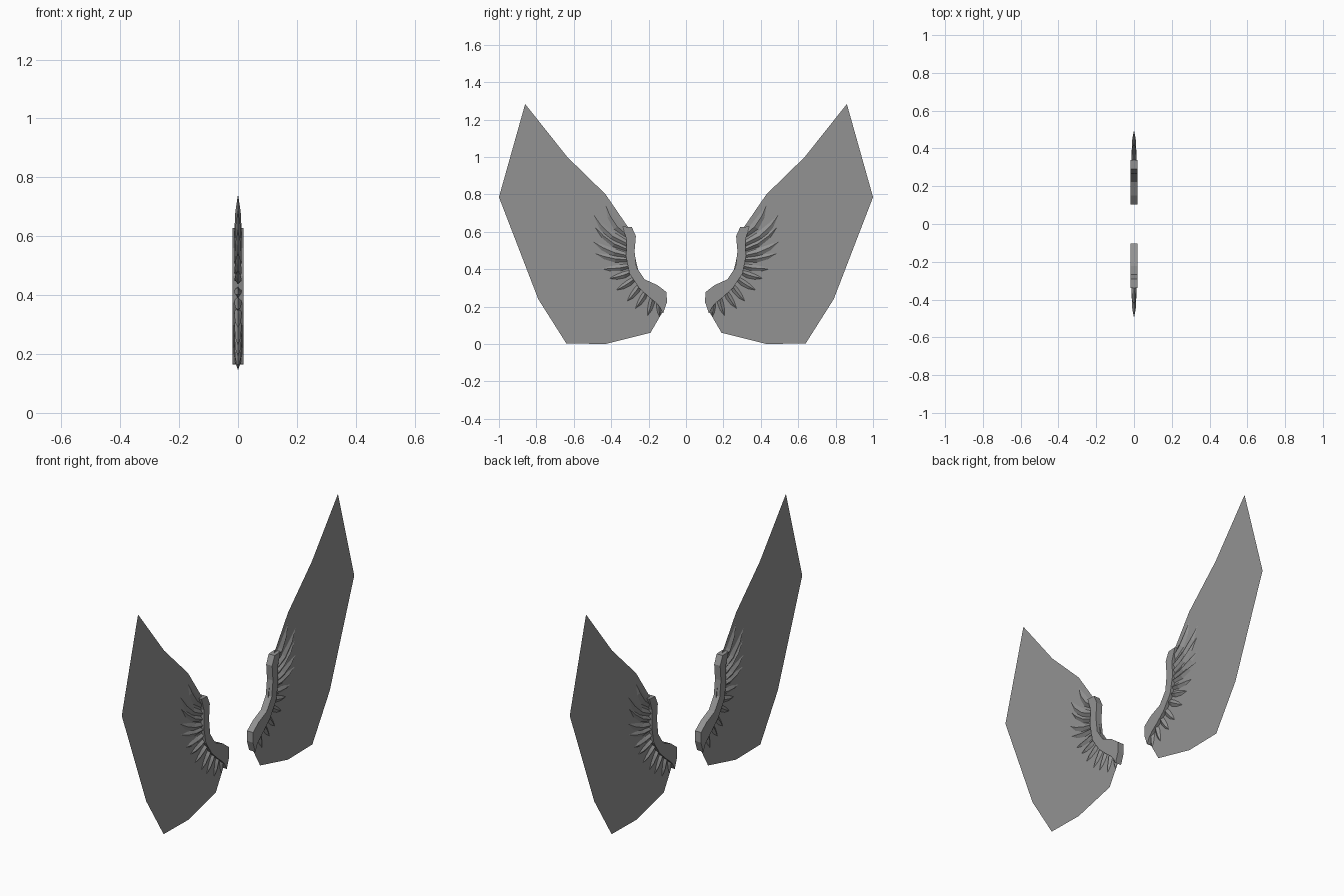
import bpy, bmesh, math
from mathutils import Vector

if "Cube" in bpy.data.objects:
    bpy.data.objects.remove(bpy.data.objects["Cube"])

grey = bpy.data.materials.new("stone grey")
grey.diffuse_color = (0.29, 0.29, 0.29, 1)
grey.use_nodes = True
grey.node_tree.nodes["Principled BSDF"].inputs["Base Color"].default_value = grey.diffuse_color


def finish(name, bm):
    bmesh.ops.recalc_face_normals(bm, faces=bm.faces)
    me = bpy.data.meshes.new(name)
    bm.to_mesh(me)
    bm.free()
    me.materials.append(grey)
    ob = bpy.data.objects.new(name, me)
    bpy.context.collection.objects.link(ob)


def membrane(side, name):
    # flat sheet in the x = 0 plane
    outline = [(0.86, 1.283), (1.0, 0.785), (0.79, 0.24), (0.64, 0.003), (0.43, 0.0),
               (0.19, 0.06), (0.12, 0.18), (0.17, 0.27), (0.24, 0.33), (0.285, 0.40),
               (0.295, 0.48), (0.295, 0.57), (0.31, 0.625), (0.43, 0.80), (0.635, 1.0)]
    bm = bmesh.new()
    f = bm.faces.new([bm.verts.new((0, side * y, z)) for y, z in outline])
    bmesh.ops.triangulate(bm, faces=[f])
    finish(name, bm)


def arm(side, name):
    # thick wing bone, extruded along x between a leading and a trailing edge
    lead = [(0.29, 0.625), (0.268, 0.577), (0.275, 0.495), (0.265, 0.41),
            (0.222, 0.346), (0.152, 0.314), (0.104, 0.277), (0.102, 0.223), (0.122, 0.165)]
    trail = [(0.34, 0.628), (0.318, 0.56), (0.32, 0.465), (0.302, 0.375),
             (0.25, 0.298), (0.195, 0.248), (0.16, 0.22), (0.14, 0.198), (0.126, 0.168)]
    w = 0.018
    bm = bmesh.new()
    rings = []
    for a, b in zip(lead, trail):
        rings.append([bm.verts.new((x, side * p[0], p[1]))
                      for x, p in ((-w, a), (w, a), (w, b), (-w, b))])
    for r, s in zip(rings, rings[1:]):
        for i in range(4):
            j = (i + 1) % 4
            bm.faces.new((r[i], r[j], s[j], s[i]))
    bm.faces.new(rings[0])
    bm.faces.new(rings[-1])
    finish(name, bm)


def feather(side, root, tip, width, bend, name):
    # curved blade with a ridge on both faces, tapering to a point
    a, b = Vector(root), Vector(tip)
    d = b - a
    n = Vector((-d.y, d.x)).normalized()      # upward side of the blade
    bm = bmesh.new()
    rings = []
    for t, k, thick in ((0, 0.55, 0.012), (0.4, 1.0, 0.012), (0.72, 0.75, 0.009)):
        c = a + d * t - n * bend * math.sin(math.pi * t)
        u = n * width * k / 2
        ring = [(0, c + u), (thick, c), (0, c - u), (-thick, c)]
        rings.append([bm.verts.new((x, side * p.x, p.y)) for x, p in ring])
    for r, s in zip(rings, rings[1:]):
        for i in range(4):
            j = (i + 1) % 4
            bm.faces.new((r[i], r[j], s[j], s[i]))
    point = bm.verts.new((0, side * b.x, b.y))
    for i in range(4):
        bm.faces.new((rings[-1][i], rings[-1][(i + 1) % 4], point))
    bm.faces.new(rings[0])
    finish(name, bm)


# root, tip, width, bend
FEATHERS = [
    ((0.30, 0.57), (0.43, 0.742), 0.045, 0.020),
    ((0.30, 0.53), (0.495, 0.692), 0.045, 0.025),
    ((0.30, 0.50), (0.487, 0.625), 0.036, 0.018),
    ((0.30, 0.47), (0.498, 0.548), 0.042, 0.014),
    ((0.30, 0.45), (0.488, 0.485), 0.038, 0.010),
    ((0.29, 0.42), (0.448, 0.402), 0.036, 0.006),
    ((0.28, 0.39), (0.410, 0.350), 0.034, 0.005),
    ((0.26, 0.36), (0.372, 0.288), 0.034, 0.004),
    ((0.235, 0.33), (0.315, 0.228), 0.034, 0.004),
    ((0.205, 0.295), (0.270, 0.190), 0.032, 0.004),
    ((0.175, 0.265), (0.205, 0.152), 0.032, 0.003),
    ((0.15, 0.235), (0.142, 0.145), 0.026, 0.002),
]

# two mirrored wings
for side, label in ((-1, "front"), (1, "back")):
    membrane(side, label + "_membrane")
    arm(side, label + "_wing_arm")
    for i, f in enumerate(FEATHERS):
        feather(side, *f, f"{label}_feather_{i + 1}")
